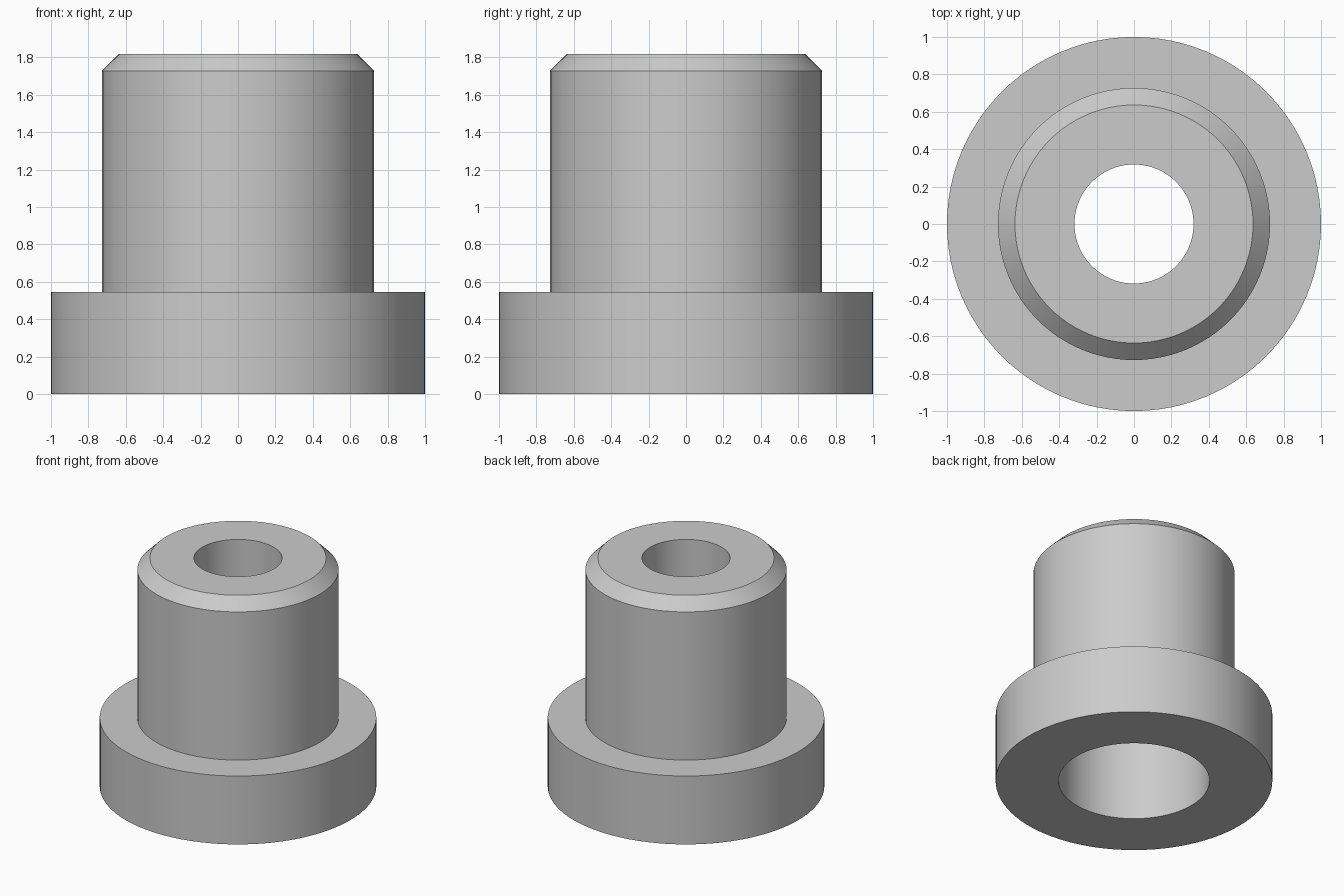
import bpy, bmesh, math

cube = bpy.data.objects.get("Cube")
if cube:
    bpy.data.objects.remove(cube, do_unlink=True)

UNIT = 1 / 11      # model proportions: flange radius is 11 units
SEGMENTS = 96

grey = bpy.data.materials.new("light_grey")
grey.use_nodes = True
colour = (0.6, 0.6, 0.6, 1)
grey.diffuse_color = colour
grey.node_tree.nodes["Principled BSDF"].inputs["Base Color"].default_value = colour


def lathe(name, profile, material):
    """Revolve a closed (radius, height) profile around z."""
    bm = bmesh.new()
    verts = [bm.verts.new((r * UNIT, 0, z * UNIT)) for r, z in profile]
    edges = [bm.edges.new((v, verts[(i + 1) % len(verts)])) for i, v in enumerate(verts)]
    bmesh.ops.spin(bm, geom=verts + edges, cent=(0, 0, 0), axis=(0, 0, 1),
                   angle=math.tau, steps=SEGMENTS)
    bmesh.ops.remove_doubles(bm, verts=bm.verts, dist=1e-4)
    bmesh.ops.recalc_face_normals(bm, faces=bm.faces)
    mesh = bpy.data.meshes.new(name)
    bm.to_mesh(mesh)
    bm.free()
    mesh.materials.append(material)
    obj = bpy.data.objects.new(name, mesh)
    bpy.context.collection.objects.link(obj)
    bpy.ops.object.select_all(action="DESELECT")
    obj.select_set(True)
    bpy.context.view_layer.objects.active = obj
    bpy.ops.object.shade_smooth_by_angle(angle=math.radians(30))
    return obj


# Flanged bushing: flange, chamfered body, narrow top hole, wide lower bore
lathe("flanged_bushing", [
    (6, 0), (11, 0), (11, 6),        # flange
    (8, 6), (8, 19), (7, 20),        # body and chamfer
    (3.5, 20), (3.5, 13), (6, 13),   # top hole and inner shoulder
], grey)
